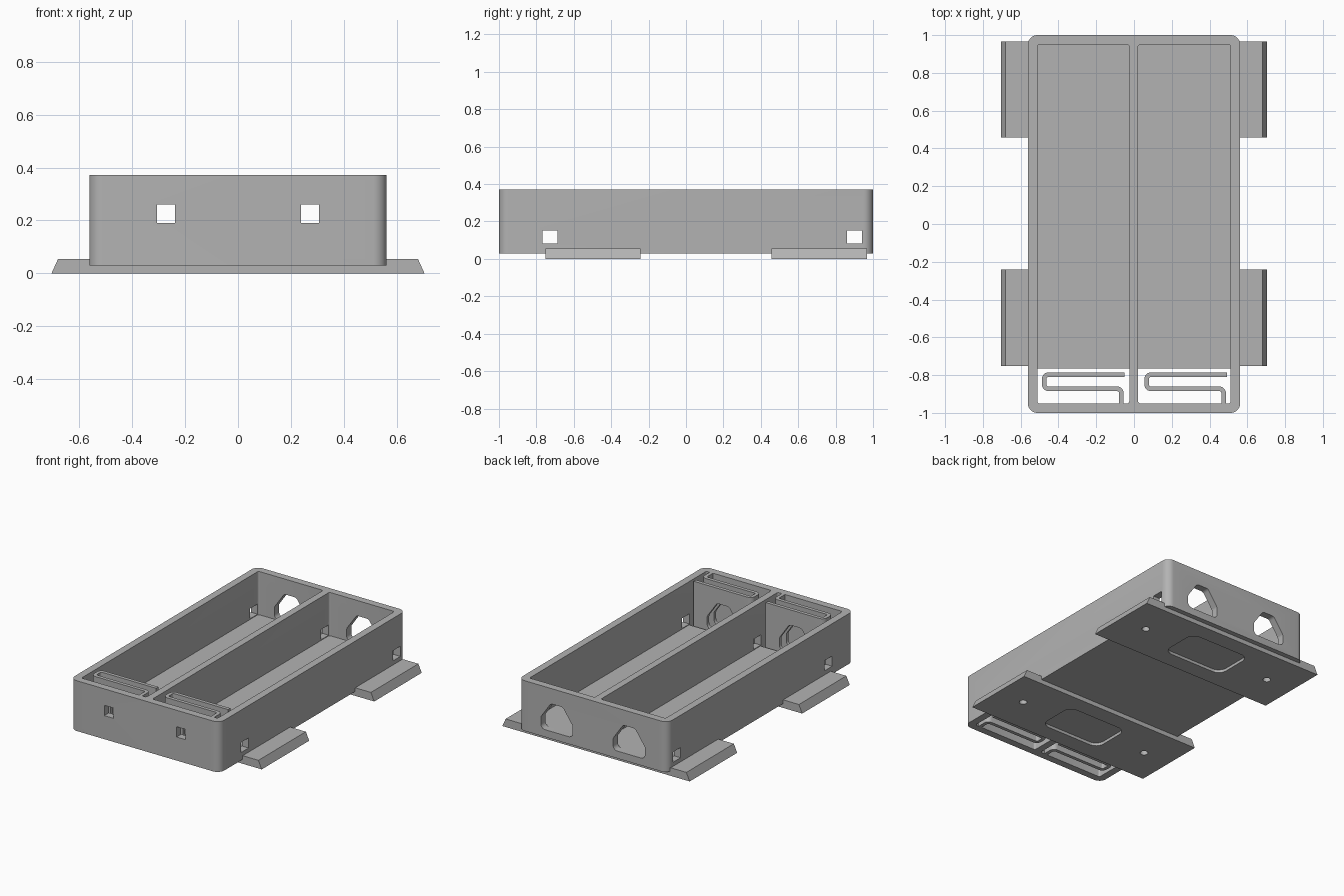
import bpy, bmesh, math
from mathutils import Vector

cube = bpy.data.objects.get("Cube")
if cube:
    bpy.data.objects.remove(cube, do_unlink=True)

grey = bpy.data.materials.new("plain_grey")
grey.use_nodes = True
GREY = (0.45, 0.45, 0.45, 1)
grey.diffuse_color = GREY
grey.node_tree.nodes["Principled BSDF"].inputs["Base Color"].default_value = GREY

BASE, TOP, WALL = 0.03, 0.372, 0.05
HALF_X, HALF_Y = 0.562, 1.0
FLOOR_TOP, FLOOR_FRONT = 0.078, -0.765
BAYS = [(-0.512, -0.025), (0.022, 0.512)]
HOLE_X = 0.272


def rounded(points, radius, steps=6, closed=True):
    """Replace the corners of a 2D path with arcs."""
    pts = [Vector(p) for p in points]
    out = []
    for i, p in enumerate(pts):
        if not closed and i in (0, len(pts) - 1):
            out.append(p)
            continue
        u = (pts[i - 1] - p).normalized()
        v = (pts[(i + 1) % len(pts)] - p).normalized()
        half = u.angle(v) / 2
        center = p + (u + v).normalized() * radius / math.sin(half)
        reach = radius / math.tan(half)
        a, b = p + u * reach - center, p + v * reach - center
        for k in range(steps + 1):
            out.append(center + a.lerp(b, k / steps).normalized() * radius)
    return out


def rect(x0, x1, y0, y1):
    return [(x0, y0), (x1, y0), (x1, y1), (x0, y1)]


def sweep(name, points, axis, lo, hi, closed=True):
    """Extrude a 2D outline along an axis; an open path gives a sheet."""
    place = {"x": lambda a, b, t: (t, a, b),
             "y": lambda a, b, t: (a, t, b),
             "z": lambda a, b, t: (a, b, t)}[axis]
    bm = bmesh.new()
    low, high = [[bm.verts.new(place(p[0], p[1], t)) for p in points]
                 for t in (lo, hi)]
    n = len(points)
    for i in range(n if closed else n - 1):
        j = (i + 1) % n
        bm.faces.new((low[i], low[j], high[j], high[i]))
    if closed:
        bm.faces.new(low[::-1])
        bm.faces.new(high)
    bmesh.ops.recalc_face_normals(bm, faces=bm.faces)
    mesh = bpy.data.meshes.new(name)
    bm.to_mesh(mesh)
    bm.free()
    mesh.materials.append(grey)
    obj = bpy.data.objects.new(name, mesh)
    bpy.context.collection.objects.link(obj)
    return obj


def activate(obj):
    bpy.ops.object.select_all(action="DESELECT")
    obj.select_set(True)
    bpy.context.view_layer.objects.active = obj


def cut(obj, cutters):
    activate(obj)
    for cutter in cutters:
        cutter.hide_render = True
        mod = obj.modifiers.new("cut", "BOOLEAN")
        mod.operation = "DIFFERENCE"
        mod.solver = "EXACT"
        mod.object = cutter
        bpy.ops.object.modifier_apply(modifier=mod.name)


def discard(cutters):
    for cutter in cutters:
        bpy.data.objects.remove(cutter, do_unlink=True)


parts = []

# Tray walls: rounded block with two bays, square holes and contact openings
walls = sweep("tray_walls", rounded(rect(-HALF_X, HALF_X, -HALF_Y, HALF_Y), 0.05),
              "z", BASE, TOP)
bay_cutters = [sweep("bay_cutter", rounded(rect(x0, x1, WALL - HALF_Y, HALF_Y - WALL), 0.012, 4),
                     "z", -0.5, 0.6) for x0, x1 in BAYS]
side_cutters = [sweep("side_hole_cutter", rect(y, y + 0.08, 0.083, 0.152), "x", -1, 1)
                for y in (-0.768, 0.862)]
front_cutters, contact_cutters = [], []
for x in (-HOLE_X, HOLE_X):
    front_cutters.append(sweep("front_hole_cutter",
                               rect(x - 0.034, x + 0.034, 0.19, 0.26), "y", -1.1, -0.93))
    opening = [(x - 0.12, 0.08), (x + 0.12, 0.08), (x + 0.12, 0.16),
               (x + 0.045, 0.268), (x - 0.045, 0.268), (x - 0.12, 0.16)]
    contact_cutters.append(sweep("contact_hole_cutter", rounded(opening, 0.03, 5),
                                 "y", -0.93, 1.1))
cut(walls, bay_cutters + side_cutters + front_cutters + contact_cutters)
parts.append(walls)

# Bay floors, open at the front below the springs
for side, (x0, x1) in zip(("right", "left"), BAYS):
    parts.append(sweep(side + "_bay_floor", rect(x0, x1, FLOOR_FRONT, HALF_Y - WALL),
                       "z", BASE, FLOOR_TOP))

# Folded contact springs, the same way round in both bays
fold = [(-0.05, -0.7975), (-0.475, -0.7975), (-0.475, -0.8725),
        (-0.0675, -0.8725), (-0.0675, -0.96)]
for side, shift in (("right", 0), ("left", 0.542)):
    path = rounded([(x + shift, y) for x, y in fold], 0.022, 5, closed=False)
    spring = sweep(side + "_contact_spring", path, "z", BASE, TOP, closed=False)
    activate(spring)
    mod = spring.modifiers.new("thickness", "SOLIDIFY")
    mod.thickness = 0.024
    mod.offset = 0
    mod.use_even_offset = True
    bpy.ops.object.modifier_apply(modifier=mod.name)
    cut(spring, contact_cutters)
    parts.append(spring)
discard(bay_cutters + side_cutters + front_cutters + contact_cutters)

# Mounting plates with sloped ends, a shallow pocket and screw holes below
profile = [(-0.705, 0), (0.705, 0), (0.68, 0.055), (-0.68, 0.055)]
for name, y0 in (("front_mounting_plate", -0.752), ("back_mounting_plate", 0.457)):
    y1 = y0 + 0.51
    mid = (y0 + y1) / 2
    plate = sweep(name, profile, "y", y0, y1)
    cutters = [sweep("pocket_cutter", rounded(rect(-0.23, 0.23, mid - 0.14, mid + 0.14), 0.06),
                     "z", -0.1, 0.02)]
    for x in (-0.5, 0.5):
        circle = [(x + 0.025 * math.cos(a), mid + 0.025 * math.sin(a))
                  for a in (math.tau * k / 20 for k in range(20))]
        cutters.append(sweep("screw_hole_cutter", circle, "z", -0.1, 0.045))
    cut(plate, cutters)
    discard(cutters)
    parts.append(plate)

for part in parts:
    activate(part)
    bpy.ops.object.shade_smooth_by_angle(angle=math.radians(30))
